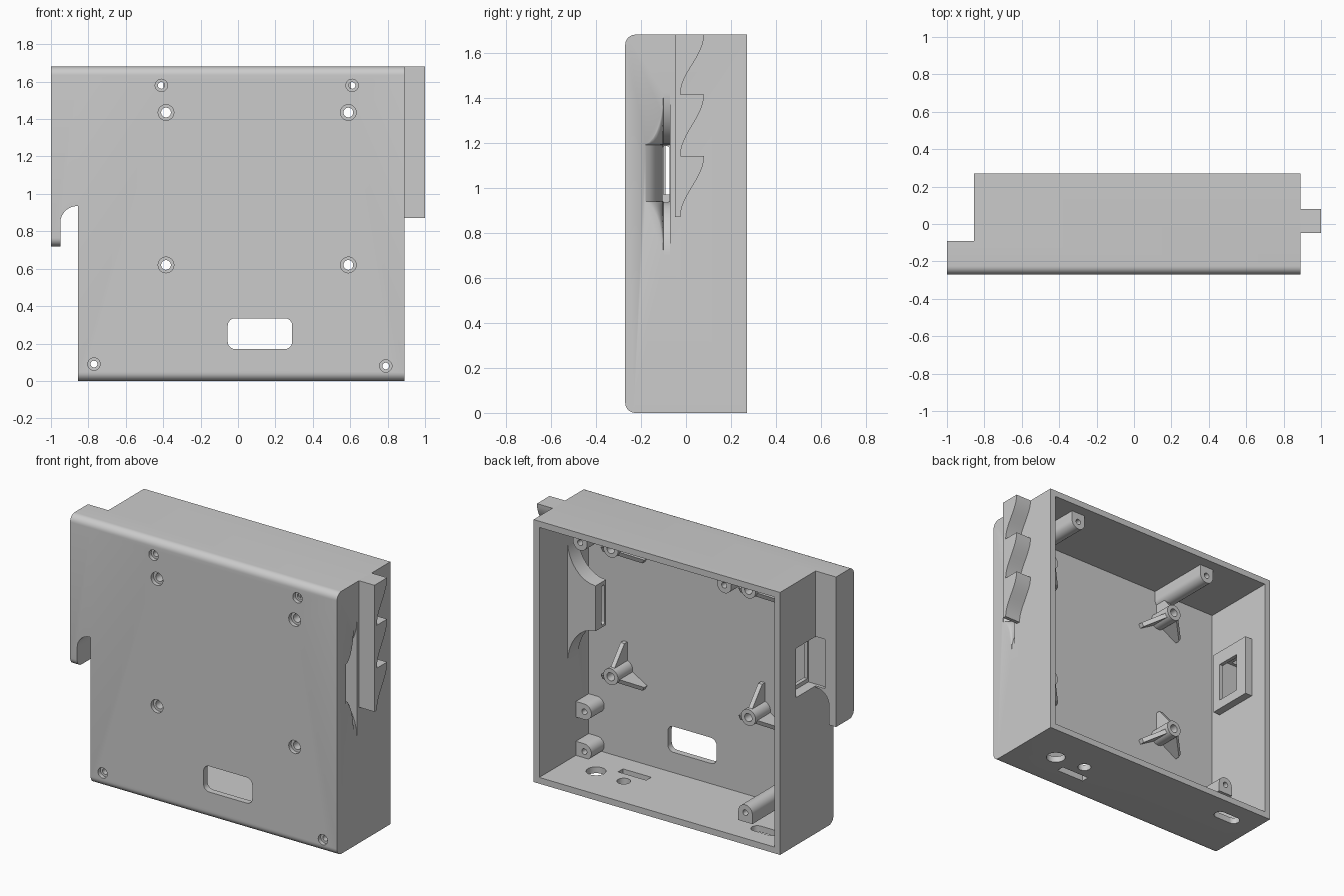
import bpy, bmesh, math
from math import sin, cos, pi

if "Cube" in bpy.data.objects:
    bpy.data.objects.remove(bpy.data.objects["Cube"])

grey = bpy.data.materials.new("plain_grey")
grey.diffuse_color = (0.6, 0.6, 0.6, 1)
grey.use_nodes = True
grey.node_tree.nodes["Principled BSDF"].inputs["Base Color"].default_value = grey.diffuse_color


def loft(name, rings):
    """Skin a list of equal-length point rings and cap both ends."""
    bm = bmesh.new()
    vs = [[bm.verts.new(p) for p in r] for r in rings]
    n = len(rings[0])
    for a, b in zip(vs, vs[1:]):
        for i in range(n):
            j = (i + 1) % n
            bm.faces.new((a[i], a[j], b[j], b[i]))
    bm.faces.new(vs[0])
    bm.faces.new(vs[-1])
    bmesh.ops.recalc_face_normals(bm, faces=bm.faces)
    me = bpy.data.meshes.new(name)
    bm.to_mesh(me)
    bm.free()
    me.materials.append(grey)
    ob = bpy.data.objects.new(name, me)
    bpy.context.collection.objects.link(ob)
    return ob


def prism(name, pts, axis, a, b):
    put = {'X': lambda p, t: (t, p[0], p[1]),
           'Y': lambda p, t: (p[0], t, p[1]),
           'Z': lambda p, t: (p[0], p[1], t)}[axis]
    return loft(name, [[put(p, t) for p in pts] for t in (a, b)])


def box(name, x0, x1, y0, y1, z0, z1):
    return prism(name, [(x0, y0), (x1, y0), (x1, y1), (x0, y1)], 'Z', z0, z1)


def arc(cx, cy, r, a0, a1, n=8):
    return [(cx + r * cos(math.radians(a0 + (a1 - a0) * i / n)),
             cy + r * sin(math.radians(a0 + (a1 - a0) * i / n))) for i in range(n + 1)]


def circle(cx, cy, r, n=32):
    return arc(cx, cy, r, 0, 360, n)[:-1]


def rounded(x0, x1, z0, z1, r):
    return (arc(x1 - r, z0 + r, r, -90, 0) + arc(x1 - r, z1 - r, r, 0, 90)
            + arc(x0 + r, z1 - r, r, 90, 180) + arc(x0 + r, z0 + r, r, 180, 270))


def combine(ob, others, op='DIFFERENCE'):
    for o in others:
        m = ob.modifiers.new("b", 'BOOLEAN')
        m.operation, m.solver, m.object = op, 'EXACT', o
        bpy.context.view_layer.objects.active = ob
        bpy.ops.object.modifier_apply(modifier=m.name)
        bpy.data.objects.remove(o)


def side_profile(y1, z0, z1, r=0.045):
    """Side outline with rounded front edges."""
    return ([(y1, z0), (y1, z1)] + arc(-0.27 + r, z1 - r, r, 90, 180)
            + arc(-0.27 + r, z0 + r, r, 180, 270))


def dish(name, x0, xb, depth, zs, y0, ym, y1):
    """Flared scoop in the right wall: deep at y1, fading out at y0."""
    rings = []
    levels = [(y0 + (ym - y0) * sin(v * pi / 16), 1 - cos(v * pi / 16)) for v in range(1, 9)]
    for y, s in levels + [(y1, 1)]:
        za, zb = zs[1] - (zs[1] - zs[0]) * s, zs[2] + (zs[3] - zs[2]) * s
        lo = [(x0 - depth * s * (1 - cos(u * pi / 16)), za + (zs[1] - za) * sin(u * pi / 16))
              for u in range(9)]
        hi = [(x0 - depth * s * (1 - cos(u * pi / 16)), zb - (zb - zs[2]) * sin(u * pi / 16))
              for u in range(8, -1, -1)]
        rings.append([(p[0], y, p[1]) for p in [(xb, za)] + lo + hi + [(xb, zb)]])
    return loft(name, rings)


# Case shell, open at the back
case = prism("case_shell", side_profile(0.27, 0, 1.68), 'X', -0.855, 0.89)
combine(case, [box("cavity", -0.815, 0.85, -0.23, 0.4, 0.04, 1.64)])

# Hooked flange on the left
flange = prism("hook_flange", side_profile(-0.09, 0.72, 1.68), 'X', -1.0, -0.855)
notch = [(-0.95, 0.6), (-0.8, 0.6), (-0.8, 0.935), (-0.86, 0.935)] + arc(-0.86, 0.845, 0.09, 90, 180)[1:]
combine(flange, [prism("notch", notch, 'Y', -0.4, 0.1)])
combine(case, [flange], 'UNION')

# Scoop in the right wall with a slot, latch pocket in the left wall
combine(case, [dish("scoop_wall", 0.851, 0.87, 0.2, (0.655, 0.92, 1.21, 1.454), -0.24, -0.12, -0.015),
               box("pocket_frame", -0.83, -0.765, -0.16, 0.145, 0.91, 1.31)], 'UNION')
combine(case, [dish("scoop", 0.8905, 0.93, 0.2, (0.69, 0.94, 1.19, 1.43), -0.2, -0.1, -0.07),
               prism("slot", rounded(-0.105, -0.073, 0.935, 1.185, 0.012), 'X', 0.6, 0.75),
               box("pocket", -0.92, -0.79, -0.11, 0.108, 0.945, 1.26),
               box("pocket_hole", -0.8, -0.7, -0.1, 0.06, 0.97, 1.22)])

# Front window and sockets in the floor
combine(case, [prism("window", rounded(-0.055, 0.29, 0.17, 0.335, 0.04), 'Y', -0.4, -0.1),
               prism("jack", circle(0.63, 0.01, 0.058), 'Z', -0.1, 0.1),
               prism("button", circle(0.42, 0.03, 0.04), 'Z', -0.1, 0.1),
               box("port", 0.32, 0.52, -0.105, -0.055, -0.1, 0.1),
               prism("cable", rounded(-0.73, -0.55, 0.08, 0.155, 0.036), 'Z', -0.1, 0.1)])

# Toothed rack on the right
teeth = []
for top, low in ((1.68, 1.415), (1.415, 1.14), (1.14, 0.87)):
    teeth += [(0.0275 + 0.0525 * cos(pi * i / 12), top + (low - top) * i / 12) for i in range(13)]
rack = prism("toothed_rack", [(-0.048, 1.68)] + teeth + [(-0.048, 0.87)], 'X', 0.885, 1.0)

# Screw holes: x, z, counterbore radius, bore radius
small = [(-0.41, 1.58), (0.61, 1.58), (-0.77, 0.09), (0.79, 0.08)]
big = [(x, z) for x in (-0.385, 0.59) for z in (1.435, 0.62)]
for pts, ro, ri in ((small, 0.033, 0.018), (big, 0.042, 0.026)):
    for x, z in pts:
        combine(case, [prism("counterbore", circle(x, z, ro), 'Y', -0.4, -0.245),
                       prism("bore", circle(x, z, ri), 'Y', -0.4, -0.15)])

# Screw bosses: D shapes running into the nearest wall
def boss(name, x, z, y1, side, r=0.05):
    d = {'up': 0, 'left': 90, 'down': 180, 'right': 270}[side]
    reach = {'up': 1.65 - z, 'down': z - 0.105, 'left': x + 0.83, 'right': 0.86 - x}[side]
    c, s = cos(math.radians(d)), sin(math.radians(d))
    flat = [(-r, reach)] + arc(0, 0, r, 180, 360, 16) + [(r, reach)]
    ob = prism(name, [(x + p * c - q * s, z + p * s + q * c) for p, q in flat], 'Y', -0.235, y1)
    combine(ob, [prism("bore", circle(x, z, 0.018), 'Y', -0.5, 0.5)])
    return ob


bosses = [boss("top_post_left", -0.41, 1.58, 0.2, 'up'),
          boss("top_post_right", 0.61, 1.58, 0.2, 'up'),
          boss("corner_boss_left", -0.77, 0.09, -0.1, 'left'),
          boss("corner_boss_right", 0.79, 0.08, -0.1, 'right'),
          boss("upper_boss_right", 0.79, 0.335, -0.1, 'right'),
          boss("floor_post", -0.56, 0.165, 0.2, 'down')]

# Board standoffs with three ribs each
for k, (x, z) in enumerate(big):
    post = prism("standoff_%d" % (k + 1), circle(x, z, 0.052), 'Y', -0.235, -0.08)
    ribs = []
    for deg in (90, 210, 330):
        c, s = cos(math.radians(deg)), sin(math.radians(deg))
        prof = [(0.035, -0.234), (0.17, -0.234), (0.17, -0.2), (0.05, -0.1), (0.035, -0.1)]
        ribs.append(loft("rib", [[(x + r * c - t * s, y, z + r * s + t * c) for r, y in prof]
                                 for t in (-0.014, 0.014)]))
    combine(post, ribs, 'UNION')
    combine(post, [prism("bore", circle(x, z, 0.026), 'Y', -0.5, 0.5)])
    bosses.append(post)

# Smooth the curved areas, keep edges sharp
bpy.ops.object.select_all(action='DESELECT')
for ob in [case, rack] + bosses:
    ob.select_set(True)
bpy.context.view_layer.objects.active = case
bpy.ops.object.shade_smooth_by_angle(angle=math.radians(30))
